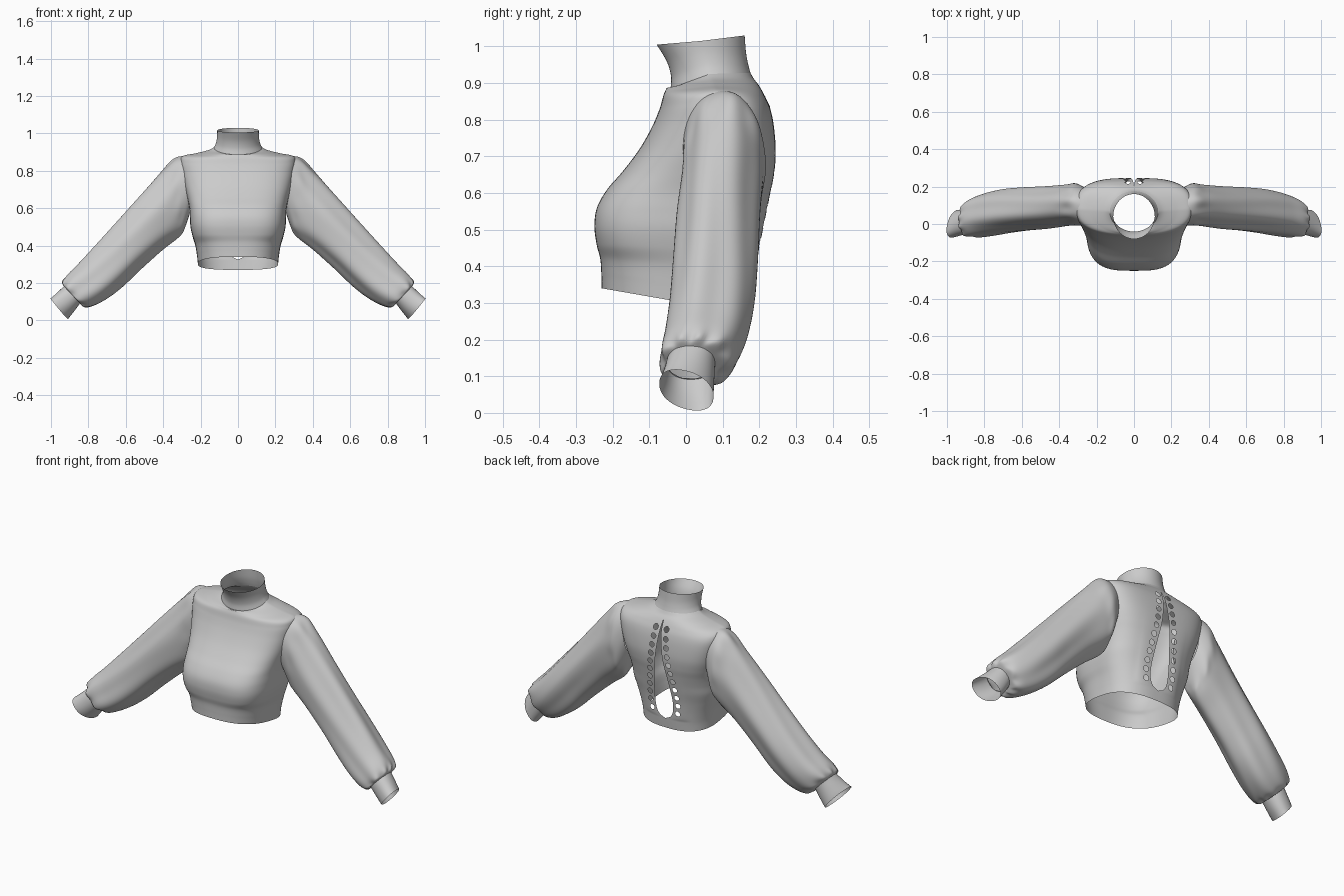
import bpy, bmesh, math
from math import sin, cos, pi, radians, exp

if "Cube" in bpy.data.objects:
    bpy.data.objects.remove(bpy.data.objects["Cube"])


def spline(rows, t):
    """Smooth (Catmull-Rom) blend through rows of numbers."""
    i = min(int(t), len(rows) - 2)
    f = t - i
    p = [rows[max(0, min(len(rows) - 1, i + k))] for k in (-1, 0, 1, 2)]
    return [0.5 * (2 * b + (c - a) * f + (2 * a - 5 * b + 4 * c - d) * f * f
                   + (3 * b - a - 3 * c + d) * f ** 3) for a, b, c, d in zip(*p)]


def superellipse(a, n):
    c, s = cos(a), sin(a)
    r = (abs(c) ** n + abs(s) ** n) ** (-1 / n)
    return r * c, r * s


def grid(bm, rows, closed=False):
    vs = [[bm.verts.new(p) for p in row] for row in rows]
    m = len(vs[0])
    for a, b in zip(vs, vs[1:]):
        for j in range(m if closed else m - 1):
            k = (j + 1) % m
            bm.faces.new((a[j], a[k], b[k], b[j]))


def finish(bm, name):
    bmesh.ops.recalc_face_normals(bm, faces=bm.faces)
    for f in bm.faces:
        f.smooth = True
    me = bpy.data.meshes.new(name)
    bm.to_mesh(me)
    bm.free()
    ob = bpy.data.objects.new(name, me)
    bpy.context.collection.objects.link(ob)
    mod = ob.modifiers.new("mirror", 'MIRROR')
    mod.merge_threshold = 0.0004
    return ob


# Open lacing slit down the back: half width at height z
SLIT_LOW, SLIT_HIGH = 0.33, 0.90


def slit(z):
    t = (z - SLIT_LOW) / (SLIT_HIGH - SLIT_LOW)
    return 0.055 * sin(pi * t ** 0.38) ** 1.25 if 0 < t < 1 else 0.0


def half_loft(bm, rings, steps, with_slit):
    """Right half of a body, each ring running from back centre to front centre."""
    angles = [radians(90 - 28 * i / 24) for i in range(24)]
    angles += [radians(62 - 152 * i / 46) for i in range(47)]
    rows = []
    count = (len(rings) - 1) * steps
    for i in range(count + 1):
        zf, zs, zb, w, yf, yb, yc, nf, nb = spline(rings, i / steps)
        row = []
        for j, a in enumerate(angles):
            u, v = superellipse(a, nb if a > 0 else nf)
            x = w * u
            y = yc + v * ((yb - yc) if v > 0 else (yc - yf))
            z = zs + abs(v) * ((zb if v > 0 else zf) - zs)
            if j in (0, len(angles) - 1):
                x = 0.0
            if with_slit and v > 0 and x < 0.14:
                s = slit(z)
                x = s + x * (1 - s / 0.14)
            row.append((x, y, z))
        rows.append(row)
    grid(bm, rows)


# Body: z front, z side, z back, half width, y front, y back, y middle,
# squareness of front and back
body_rings = [
    (.340, .300, .270, .214, -.230, .180, .00, 2.6, 2.6),
    (.378, .345, .320, .219, -.231, .185, .00, 2.7, 2.6),
    (.420, .400, .380, .228, -.234, .190, .01, 2.9, 2.7),
    (.460, .450, .440, .243, -.244, .198, .01, 3.2, 2.8),
    (.510, .500, .500, .254, -.250, .210, .02, 3.3, 2.9),
    (.560, .550, .550, .257, -.243, .220, .02, 3.2, 3.0),
    (.610, .600, .600, .260, -.215, .230, .03, 3.1, 3.2),
    (.660, .650, .650, .270, -.172, .240, .04, 2.9, 3.4),
    (.720, .710, .710, .285, -.127, .245, .05, 2.7, 3.6),
    (.780, .785, .780, .300, -.093, .240, .07, 2.6, 3.6),
    (.830, .848, .830, .308, -.072, .230, .08, 2.5, 3.4),
    (.865, .879, .865, .295, -.062, .215, .08, 2.4, 2.9),
    (.880, .894, .892, .225, -.056, .200, .075, 2.2, 2.4),
    (.887, .910, .912, .160, -.052, .185, .07, 2.1, 2.1),
    (.886, .925, .928, .129, -.042, .176, .065, 2.0, 2.0),
]
bm = bmesh.new()
half_loft(bm, body_rings, 9, True)

# Armhole opening, hidden inside the sleeve
gone = []
for f in bm.faces:
    c = f.calc_center_median()
    if c.x > 0.2 and ((c.y - .1) / .075) ** 2 + ((c.z - .735) / .11) ** 2 < 1:
        gone.append(f)
bmesh.ops.delete(bm, geom=gone, context='FACES')

# Eyelets beside the slit
R = 0.0145
for i in range(11):
    z0 = 0.37 + 0.048 * i
    x0 = slit(z0) + 0.030

    def dist(p):
        return math.hypot(p.x - x0, p.z - z0)
    gone = [f for f in bm.faces
            if f.calc_center_median().y > 0.1 and dist(f.calc_center_median()) < R]
    bmesh.ops.delete(bm, geom=gone, context='FACES')
    for v in bm.verts:
        d = dist(v.co)
        if v.co.y > 0.1 and 0 < d < 1.5 * R and any(e.is_boundary for e in v.link_edges):
            v.co.x = x0 + (v.co.x - x0) * R / d
            v.co.z = z0 + (v.co.z - z0) * R / d
finish(bm, "bodice")

# High collar
collar_rings = [
    (.886, .925, .928, .129, -.042, .176, .065, 2.0, 2.0),
    (.920, .948, .950, .118, -.041, .170, .06, 2.0, 2.0),
    (.960, .980, .982, .112, -.053, .164, .05, 2.0, 2.0),
    (1.005, 1.015, 1.03, .111, -.080, .160, .04, 2.0, 2.0),
]
bm = bmesh.new()
half_loft(bm, collar_rings, 6, False)
finish(bm, "collar")


def tube(name, rings, steps, cols, fold, tilt=0.0):
    """Tube through rings: upper x, z, lower x, z, y front, y back."""
    bm = bmesh.new()
    rows = []
    count = (len(rings) - 1) * steps
    for i in range(count + 1):
        t = i / count
        tx, tz, bx, bz, yf, yb = spline(rings, i / steps)
        row = []
        for j in range(cols):
            a = 2 * pi * j / cols
            u, v = superellipse(a, 2.2)
            k = 1 + fold(t, a)
            u, v = u * k, v * k
            # tilt skews the opening so its upper edge sits further forward
            row.append(((tx + bx) / 2 + u * (tx - bx) / 2 - tilt * t * v,
                        (yf + yb) / 2 + v * (yb - yf) / 2,
                        (tz + bz) / 2 + u * (tz - bz) / 2 - tilt * t * v))
        rows.append(row)
    grid(bm, rows, closed=True)
    return finish(bm, name)


# Balloon sleeve with long soft folds and gathers at the cuff
def sleeve_fold(t, a):
    soft = 0.04 * sin(pi * t) * sin(4 * a + 4 * t + 0.6) + 0.025 * sin(pi * t) * sin(7 * a - 5 * t)
    gather = 0.07 * exp(-((t - 0.9) / 0.08) ** 2) * sin(9 * a + 1.5 * sin(2 * a))
    shoulder = 0.02 * exp(-((t - 0.16) / 0.06) ** 2) * sin(9 * a)
    return soft + gather + shoulder


sleeve_rings = [
    (.270, .880, .250, .595, -.008, .192),
    (.335, .866, .282, .505, -.006, .215),
    (.405, .797, .315, .455, -.008, .208),
    (.520, .667, .405, .385, -.022, .197),
    (.640, .530, .520, .280, -.034, .190),
    (.750, .408, .620, .180, -.047, .182),
    (.850, .302, .705, .112, -.062, .165),
    (.915, .240, .780, .074, -.072, .140),
    (.938, .205, .825, .074, -.066, .112),
    (.930, .180, .847, .094, -.050, .078),
]
tube("sleeve", sleeve_rings, 8, 80, sleeve_fold)

# Cuff
cuff_rings = [
    (.928, .186, .844, .092, -.052, .079),
    (.965, .148, .877, .050, -.061, .077),
    (.998, .114, .914, .010, -.073, .075),
]
tube("cuff", cuff_rings, 4, 48, lambda t, a: 0.0, tilt=0.018)
